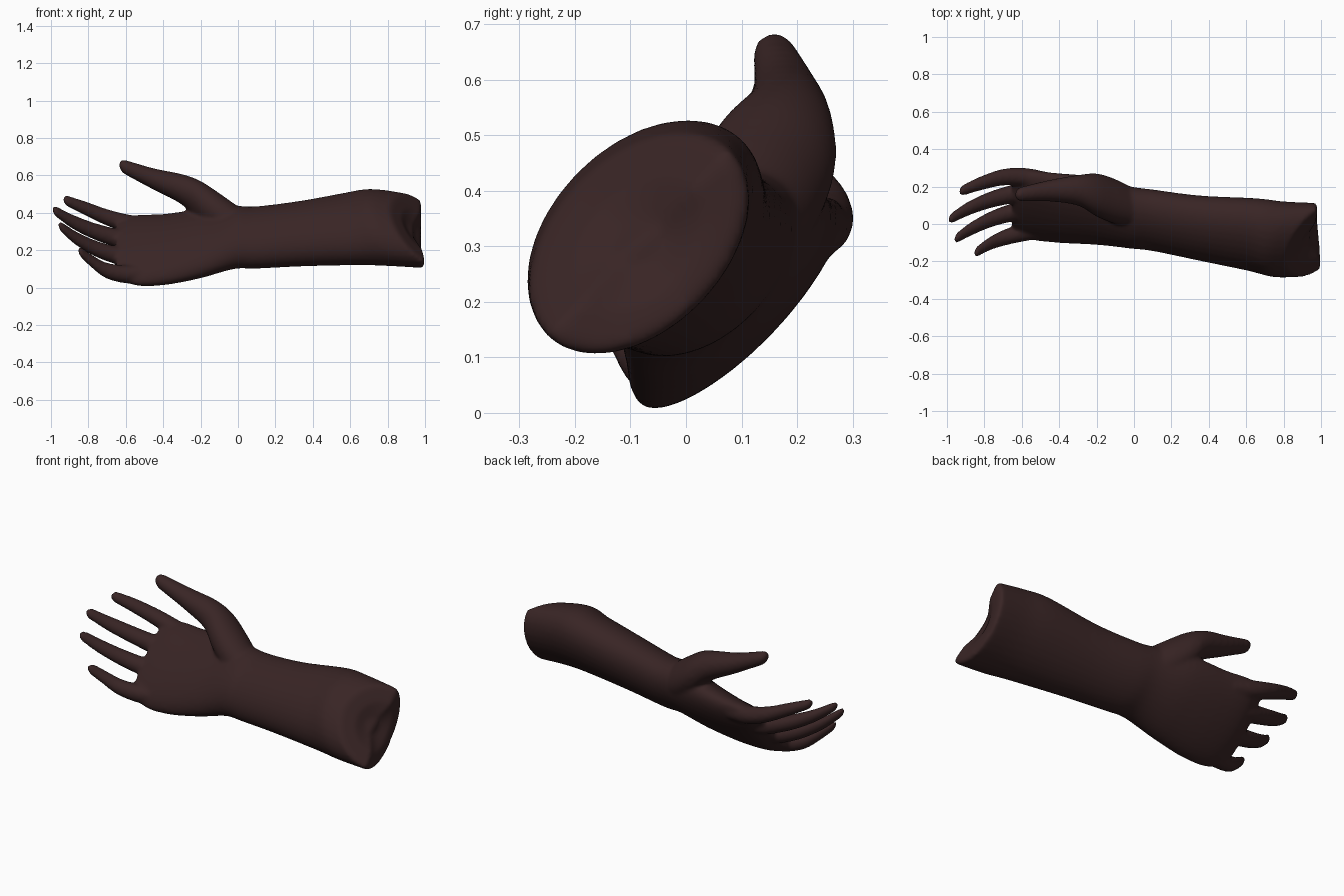
import bpy, bmesh, math
from mathutils import Vector

cube = bpy.data.objects.get("Cube")
if cube:
    bpy.data.objects.remove(cube, do_unlink=True)

skin = bpy.data.materials.new("dark brown skin")
skin.use_nodes = True
colour = (0.04, 0.018, 0.018, 1)
skin.diffuse_color = colour
skin.node_tree.nodes["Principled BSDF"].inputs["Base Color"].default_value = colour

SIDES = 32


def smooth_rows(rows, steps=5):
    """Catmull-Rom interpolation through rows of ring parameters."""
    rows = [Vector(r) for r in rows]
    pts = [2 * rows[0] - rows[1]] + rows + [2 * rows[-1] - rows[-2]]
    out = []
    for i in range(1, len(pts) - 2):
        p, q, r, s = pts[i - 1:i + 3]
        for k in range(steps):
            t = k / steps
            out.append(0.5 * (2 * q + (r - p) * t + (2 * p - 5 * q + 4 * r - s) * t ** 2
                              + (3 * q - p - 3 * r + s) * t ** 3))
    return out + [rows[-1]]


def loft(bm, rings, tilt=0.8, shift=None):
    """Skin elliptical rings (x, y, z, long radius, short radius) along x."""
    loops = []
    for x, y, z, a, b in rings:
        loop = []
        for i in range(SIDES):
            t = math.tau * i / SIDES
            u, v = a * math.cos(t), b * math.sin(t)
            dy = u * math.cos(tilt) - v * math.sin(tilt)
            dz = u * math.sin(tilt) + v * math.cos(tilt)
            dx = shift(x, u, v) if shift else 0
            loop.append(bm.verts.new((x + dx, y + dy, z + dz)))
        loops.append(loop)
    for p, q in zip(loops, loops[1:]):
        for i in range(SIDES):
            j = (i + 1) % SIDES
            bm.faces.new((p[i], p[j], q[j], q[i]))
    bm.faces.new(loops[0][::-1])
    bm.faces.new(loops[-1])


def digit(bm, rows):
    """Round finger from base to a domed tip."""
    rings = smooth_rows([(x, y, z, r, r) for x, y, z, r in rows])
    end, step = rings[-1].copy(), rings[-1] - rings[-2]
    step *= end[3] / step.xyz.length if hasattr(step, "xyz") else end[3] / Vector(step[:3]).length
    for ang in (0.4, 0.75, 1.05, 1.3, 1.5):
        ring = end + step * math.sin(ang)
        ring[3] = ring[4] = end[3] * math.cos(ang)
        rings.append(ring)
    loft(bm, rings)


def cut_slant(x, u, v):
    """Slant the upper arm end back on the inner side."""
    ramp = max(0, (x - 0.6) / 0.38)
    return ramp * (-0.17 * max(0, v / 0.155) - 0.02 * min(0, u / 0.24))


bm = bmesh.new()

# Forearm, wrist and palm
arm = smooth_rows([
    (-0.65, 0.10, 0.21, 0.19, 0.04),
    (-0.56, 0.10, 0.20, 0.25, 0.072),
    (-0.40, 0.085, 0.203, 0.25, 0.092),
    (-0.20, 0.07, 0.235, 0.235, 0.11),
    (-0.02, 0.035, 0.268, 0.20, 0.127),
    (0.10, 0.02, 0.268, 0.195, 0.13),
    (0.35, -0.022, 0.29, 0.205, 0.14),
    (0.65, -0.06, 0.32, 0.235, 0.155),
    (0.80, -0.082, 0.32, 0.24, 0.16),
    (0.97, -0.085, 0.305, 0.235, 0.155)])
# Closed, slightly puckered end of the arm
for x, scale in ((0.98, 0.92), (0.975, 0.6), (0.94, 0.25)):
    arm.append(Vector((x, -0.085, 0.305, 0.235 * scale, 0.155 * scale)))
loft(bm, arm, shift=cut_slant)

# Index, middle, ring and little finger
digit(bm, [(-0.45, 0.225, 0.325, 0.05), (-0.58, 0.25, 0.34, 0.05), (-0.70, 0.25, 0.375, 0.045),
           (-0.82, 0.217, 0.425, 0.038), (-0.91, 0.182, 0.462, 0.03)])
digit(bm, [(-0.45, 0.15, 0.25, 0.05), (-0.60, 0.165, 0.255, 0.052), (-0.75, 0.135, 0.295, 0.046),
           (-0.88, 0.085, 0.35, 0.039), (-0.97, 0.035, 0.405, 0.03)])
digit(bm, [(-0.45, 0.07, 0.17, 0.05), (-0.60, 0.07, 0.165, 0.05), (-0.74, 0.035, 0.20, 0.045),
           (-0.86, -0.02, 0.26, 0.038), (-0.94, -0.07, 0.32, 0.03)])
digit(bm, [(-0.42, -0.02, 0.09, 0.05), (-0.57, -0.04, 0.07, 0.05), (-0.70, -0.075, 0.09, 0.043),
           (-0.78, -0.11, 0.14, 0.036), (-0.835, -0.145, 0.185, 0.03)])
# Thumb with the fleshy mound at its root
digit(bm, [(0.02, 0.08, 0.32, 0.10), (-0.10, 0.12, 0.385, 0.12), (-0.20, 0.155, 0.455, 0.115),
           (-0.30, 0.18, 0.525, 0.082), (-0.45, 0.178, 0.58, 0.058), (-0.60, 0.16, 0.642, 0.04)])

bmesh.ops.recalc_face_normals(bm, faces=bm.faces)
mesh = bpy.data.meshes.new("hand_and_forearm")
bm.to_mesh(mesh)
bm.free()
mesh.materials.append(skin)
hand = bpy.data.objects.new("hand_and_forearm", mesh)
bpy.context.collection.objects.link(hand)

# Fuse the parts into one skin and soften the joins
fuse = hand.modifiers.new("fuse", "REMESH")
fuse.mode = "VOXEL"
fuse.voxel_size = 0.01
fuse.use_smooth_shade = True
soften = hand.modifiers.new("soften", "SMOOTH")
soften.factor = 0.5
soften.iterations = 10

bpy.context.view_layer.objects.active = hand
hand.select_set(True)
bpy.ops.object.shade_smooth()
